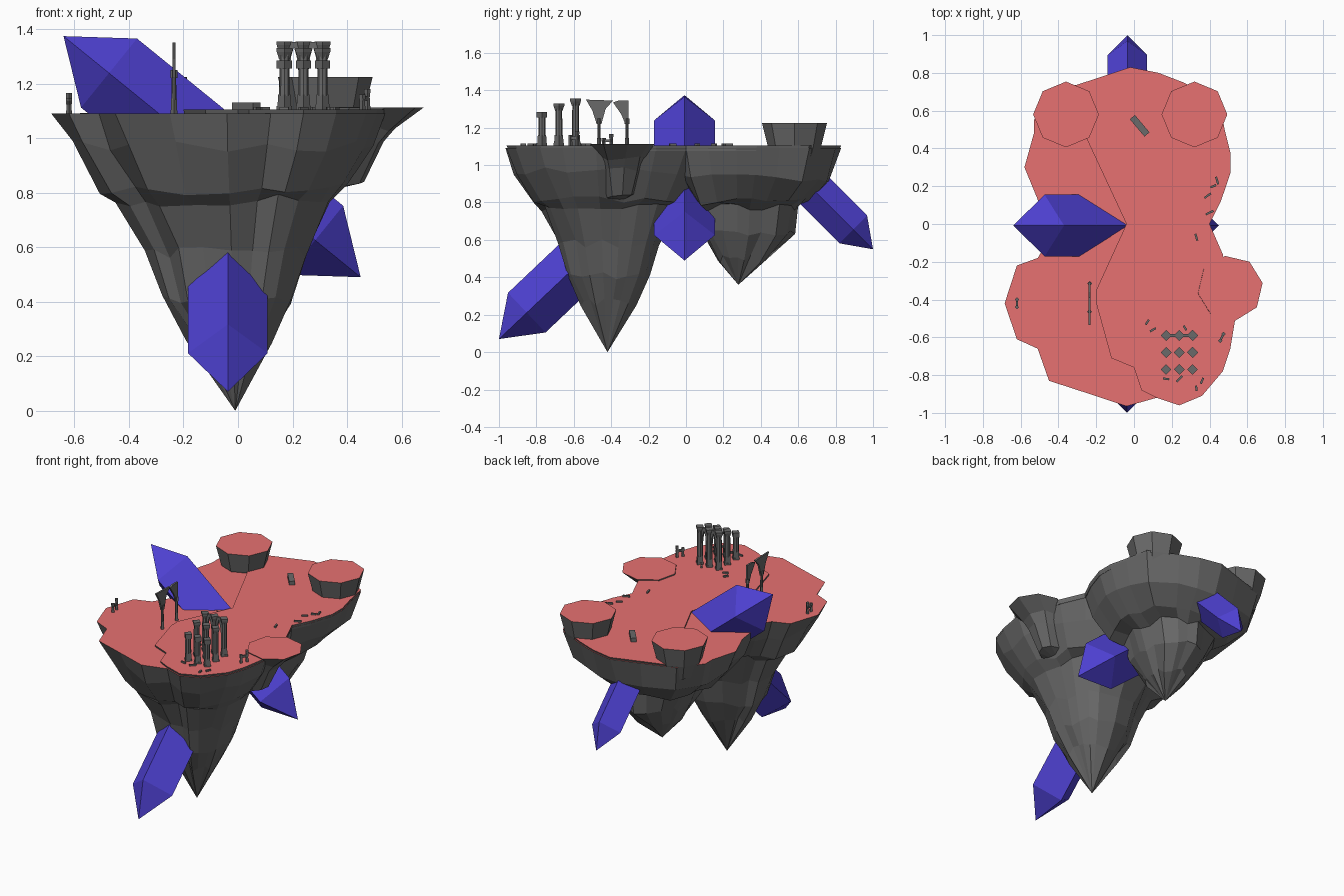
import bpy, bmesh, math, random
from mathutils import Vector, Matrix

if "Cube" in bpy.data.objects:
    bpy.data.objects.remove(bpy.data.objects["Cube"])

random.seed(4)


def material(name, rgb):
    m = bpy.data.materials.new(name)
    m.diffuse_color = (*rgb, 1)
    m.use_nodes = True
    m.node_tree.nodes["Principled BSDF"].inputs["Base Color"].default_value = m.diffuse_color
    return m


ROCK = material("dark_rock", (0.142, 0.142, 0.142))
GROUND = material("red_ground", (0.80, 0.167, 0.167))
CRYSTAL = material("blue_crystal", (0.076, 0.052, 0.64))


def finish(name, bm, *mats):
    bmesh.ops.recalc_face_normals(bm, faces=bm.faces)
    me = bpy.data.meshes.new(name)
    bm.to_mesh(me)
    bm.free()
    for m in mats:
        me.materials.append(m)
    ob = bpy.data.objects.new(name, me)
    bpy.context.collection.objects.link(ob)
    return ob


def rock(name, outline, apex, levels, rough=0.0):
    """Loft an outline down towards an apex; levels are (scale, z[, x squash]). Top is ground."""
    bm = bmesh.new()
    c = Vector(apex)
    rings = []
    for i, (s, z, *squash) in enumerate(levels):
        if s == 0:
            rings.append([bm.verts.new((*c, z))])
            continue
        ring = []
        for p in outline:
            d = (Vector(p) - c) * s * (1 + (random.uniform(-rough, rough) if i else 0))
            dz = random.uniform(-rough, rough) * 0.8 if i else 0
            ring.append(bm.verts.new((c.x + d.x * (squash[0] if squash else 1), c.y + d.y, z + dz)))
        rings.append(ring)
    top = bm.faces.new(rings[0])
    top.material_index = 1
    n = len(outline)
    for a, b in zip(rings, rings[1:]):
        for j in range(n):
            k = (j + 1) % n
            if len(b) == 1:
                bm.faces.new((a[j], a[k], b[0]))
            else:
                bm.faces.new((a[j], a[k], b[k], b[j]))
    if len(rings[-1]) > 1:
        bm.faces.new(rings[-1])
    return finish(name, bm, ROCK, GROUND)


# Island: two overlapping inverted rock peaks (outlines run anticlockwise)
south = [(0.40, 0.0), (0.30, 0.10), (0, 0.16), (-0.30, 0.10), (-0.46, -0.10),
         (-0.51, -0.18), (-0.62, -0.22), (-0.685, -0.42), (-0.62, -0.61),
         (-0.51, -0.66), (-0.45, -0.83), (-0.25, -0.895), (-0.04, -0.965),
         (0.12, -0.92), (0.24, -0.96), (0.36, -0.91), (0.47, -0.78),
         (0.51, -0.66), (0.54, -0.48), (0.50, -0.30), (0.47, -0.16)]
north = [(0.40, 0.0), (0.46, 0.12), (0.51, 0.27), (0.51, 0.38), (0.48, 0.50),
         (0.45, 0.66), (0.26, 0.75), (0.13, 0.80), (-0.02, 0.83), (-0.20, 0.77),
         (-0.42, 0.70), (-0.53, 0.55), (-0.53, 0.48), (-0.58, 0.30),
         (-0.51, 0.13), (-0.49, -0.03), (-0.30, -0.05), (0, -0.08), (0.30, -0.05)]
rock("south_peak", south, (-0.01, -0.42),
     [(1, 1.09), (0.90, 0.97), (0.74, 0.81), (0.64, 0.77), (0.48, 0.58),
      (0.39, 0.41), (0.26, 0.27), (0, 0)], 0.03)
rock("north_peak", north, (-0.02, 0.28),
     [(1, 1.092), (0.90, 0.93), (0.70, 0.80, 0.95), (0.59, 0.77, 0.8), (0.54, 0.64, 0.7),
      (0.30, 0.50, 0.75), (0, 0.36)], 0.03)

# Slightly raised ground on the east half
seam = [(-0.25, 0.45), (-0.04, 0.0), (-0.20, -0.35), (-0.20, -0.42),
        (-0.12, -0.71), (0, -0.76), (0.04, -0.88)]
rock("raised_ground", north[:11] + seam + south[13:], (0.15, -0.05),
     [(1, 1.105), (0.985, 1.075)])


# Flat-topped outcrops
def octagon(cx, cy, r, turn):
    return [(cx + r * math.cos(turn + i * math.pi / 4),
             cy + r * math.sin(turn + i * math.pi / 4)) for i in range(8)]


for side, x in (("west", -0.36), ("east", 0.32)):
    rock(side + "_outcrop", octagon(x, 0.58, 0.174, math.pi / 2),
         (x, 0.58), [(1, 1.225), (0.82, 1.10), (0.6, 1.0)])
rock("south_east_outcrop", octagon(0.51, -0.34, 0.173, 0.16), (0.30, -0.36),
     [(1, 1.112), (0.72, 1.04), (0.62, 0.98), (0.42, 0.84), (0, 0.80)], 0.02)


# Crystals: square prisms with a pyramid at each end
def crystal(name, tip_a, tip_b, r, tip):
    a, b = Vector(tip_a), Vector(tip_b)
    d = (b - a).normalized()
    # one pair of corners horizontal, the other in the vertical plane
    u = d.cross(Vector((0, 0, 1))).normalized()
    w = d.cross(u)
    bm = bmesh.new()
    va, vb = bm.verts.new(a), bm.verts.new(b)
    dirs = (u, w, -u, -w)
    ra = [bm.verts.new(a + d * tip + e * r) for e in dirs]
    rb = [bm.verts.new(b - d * tip + e * r) for e in dirs]
    for i in range(4):
        j = (i + 1) % 4
        bm.faces.new((va, ra[i], ra[j]))
        bm.faces.new((ra[i], rb[i], rb[j], ra[j]))
        bm.faces.new((vb, rb[j], rb[i]))
    return finish(name, bm, CRYSTAL)


crystal("great_crystal", (-0.64, -0.008, 1.374), (0.45, -0.008, 0.49), 0.163, 0.215)
crystal("south_crystal", (-0.037, -1.0, 0.07), (-0.037, -0.42, 0.62), 0.146, 0.205)
crystal("north_crystal", (-0.035, 1.0, 0.55), (-0.035, 0.50, 1.05), 0.105, 0.15)


# Ruins
def drum(bm, x, y, z0, z1, r0, r1, n):
    bmesh.ops.create_cone(bm, cap_ends=True, segments=n, radius1=r0, radius2=r1,
                          depth=z1 - z0, matrix=Matrix.Translation((x, y, (z0 + z1) / 2)))


def column(name, x, y, z, top, r, capital=True):
    bm = bmesh.new()
    drum(bm, x, y, z - 0.01, z + 0.012, r, r, 4)
    drum(bm, x, y, z + 0.012, z + 0.055, r * 0.9, r * 0.8, 4)
    drum(bm, x, y, z + 0.05, top - 0.02, r * 0.68, r * 0.64, 8)
    if capital:
        drum(bm, x, y, top - 0.04, top - 0.014, r * 0.7, r, 4)
        drum(bm, x, y, top - 0.014, top, r * 1.05, r * 1.05, 4)
    else:
        drum(bm, x, y, top - 0.03, top, r, r, 4)
    return finish(name, bm, ROCK)


def plate(name, points, thick, place):
    """Extruded flat polygon; place maps (along, z, side) to a position."""
    bm = bmesh.new()
    f, b = ([bm.verts.new(place(p, z, s * thick / 2)) for p, z in points] for s in (-1, 1))
    bm.faces.new(f)
    bm.faces.new(b)
    for i in range(len(f)):
        j = (i + 1) % len(f)
        bm.faces.new((f[i], f[j], b[j], b[i]))
    return finish(name, bm, ROCK)


def block(name, loc, size, turn=0.0):
    bm = bmesh.new()
    bmesh.ops.create_cube(bm, size=1, matrix=Matrix.Translation(loc)
                          @ Matrix.Rotation(turn, 4, 'Z') @ Matrix.Diagonal((*size, 1)))
    return finish(name, bm, ROCK)


# Temple columns, lower towards the front
for y, top, cap in ((-0.59, 1.355, True), (-0.68, 1.33, True), (-0.77, 1.285, False)):
    for x in (0.17, 0.24, 0.31):
        column("temple_column", x, y, 1.105, top, 0.028, cap)
# Pointed arches joining the rear columns
for x in (0.205, 0.275):
    for s in (-1, 1):
        plate("temple_arch", [(x, 1.352), (x + s * 0.035, 1.352), (x + s * 0.035, 1.20),
                              (x + s * 0.016, 1.25), (x + s * 0.01, 1.30), (x, 1.335)], 0.014,
              lambda a, z, t: (a, -0.59 + t, z))

# Broken gateway on the west side
for y, spandrel in ((-0.465, [(-0.535, 1.35), (-0.39, 1.345), (-0.43, 1.30), (-0.452, 1.22),
                              (-0.478, 1.22), (-0.50, 1.29)]),
                    (-0.315, [(-0.39, 1.335), (-0.36, 1.345), (-0.308, 1.345), (-0.308, 1.22),
                              (-0.325, 1.22), (-0.345, 1.27)])):
    column("gate_post", -0.235, y, 1.09, 1.25, 0.013, False)
    plate("gate_arch", spandrel, 0.012, lambda a, z, t: (-0.235 + t, a, z))

# Small paired stumps
for x, y, z, turn in ((-0.62, -0.42, 1.09, math.pi / 2), (0.465, -0.60, 1.105, 1.1)):
    for s, h in ((-1, 0.055), (1, 0.075)):
        column("stump", x + s * 0.02 * math.cos(turn), y + s * 0.02 * math.sin(turn),
               z, z + h, 0.011)
    block("stump_lintel", (x, y, z + 0.04), (0.055, 0.012, 0.014), turn)

# Fallen pillar and rubble
block("fallen_pillar", (0.03, 0.52, 1.115), (0.12, 0.035, 0.03), -0.87)
rubble = [(0.07, -0.52), (0.10, -0.56), (0.27, -0.55), (0.17, -0.82), (0.24, -0.82),
          (0.33, -0.87), (0.36, -0.83), (0.39, 0.15), (0.42, 0.20), (0.44, 0.23),
          (0.40, 0.06), (0.33, -0.07)]
for x, y in rubble:
    block("rubble", (x, y, 1.108), (random.uniform(0.02, 0.045), 0.011, 0.014),
          random.uniform(0, math.pi))
